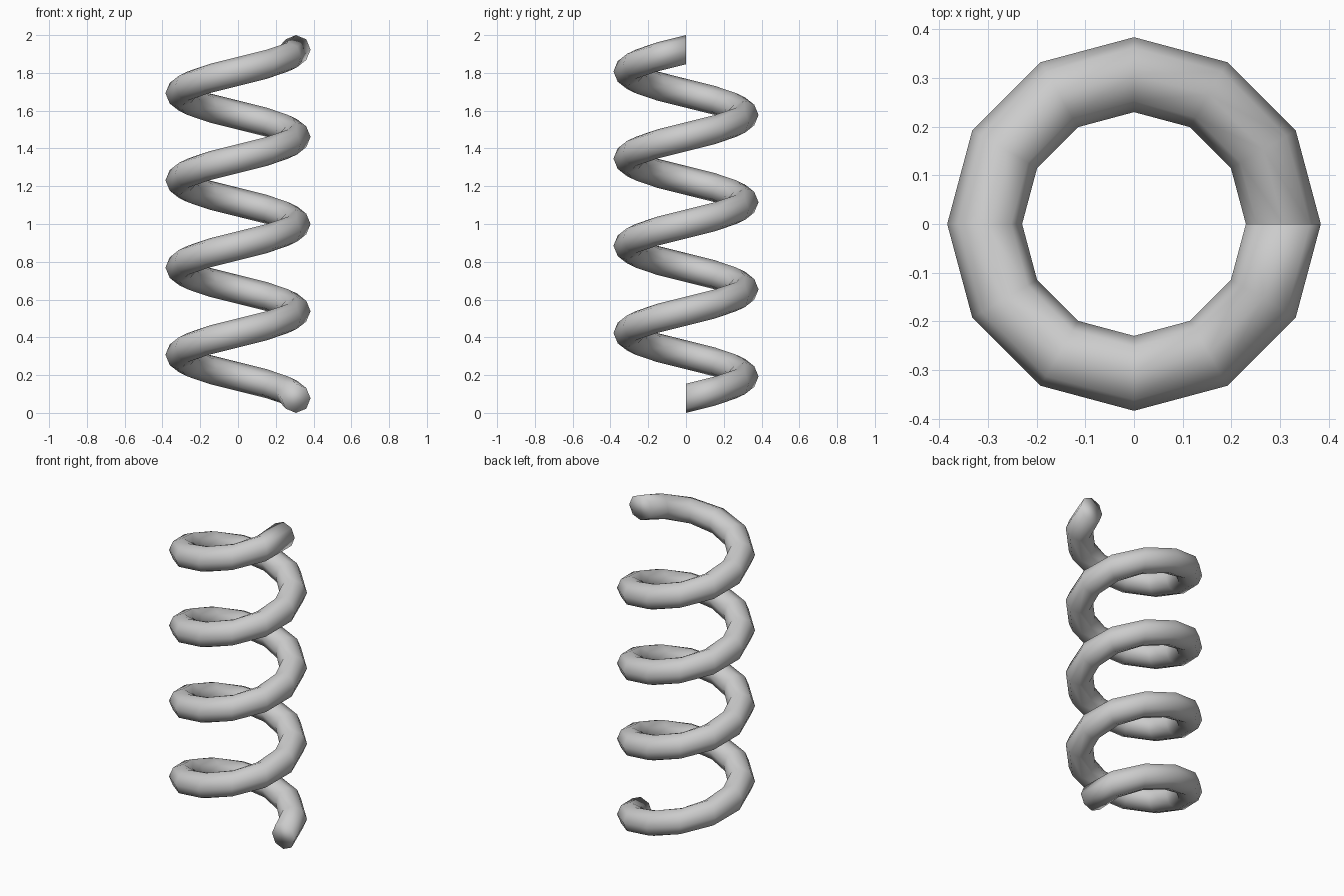
import bpy, bmesh
from math import sin, cos, tau

if "Cube" in bpy.data.objects:
    bpy.data.objects.remove(bpy.data.objects["Cube"])

TURNS, STEPS, SIDES = 4, 12, 8        # coils, segments per coil, wire sides
COIL_R, WIRE_R, HEIGHT = 0.307, 0.077, 2.0
RISE = HEIGHT - 2 * WIRE_R

bm = bmesh.new()

# Upright wire cross-sections swept up the helix
rings = []
total = TURNS * STEPS
for i in range(total + 1):
    a = tau * i / STEPS
    z = WIRE_R + RISE * i / total
    ring = []
    for j in range(SIDES):
        t = tau * j / SIDES
        r = COIL_R + WIRE_R * cos(t)
        ring.append(bm.verts.new((r * cos(a), r * sin(a), z + WIRE_R * sin(t))))
    rings.append(ring)

# Wire skin
for lower, upper in zip(rings, rings[1:]):
    for j in range(SIDES):
        k = (j + 1) % SIDES
        bm.faces.new((lower[j], lower[k], upper[k], upper[j]))

# Flat cut ends
bm.faces.new(rings[0])
bm.faces.new(rings[-1])
bmesh.ops.recalc_face_normals(bm, faces=bm.faces[:])
for f in bm.faces:
    f.smooth = True

mesh = bpy.data.meshes.new("coil_spring")
bm.to_mesh(mesh)
bm.free()
spring = bpy.data.objects.new("coil_spring", mesh)
bpy.context.collection.objects.link(spring)
